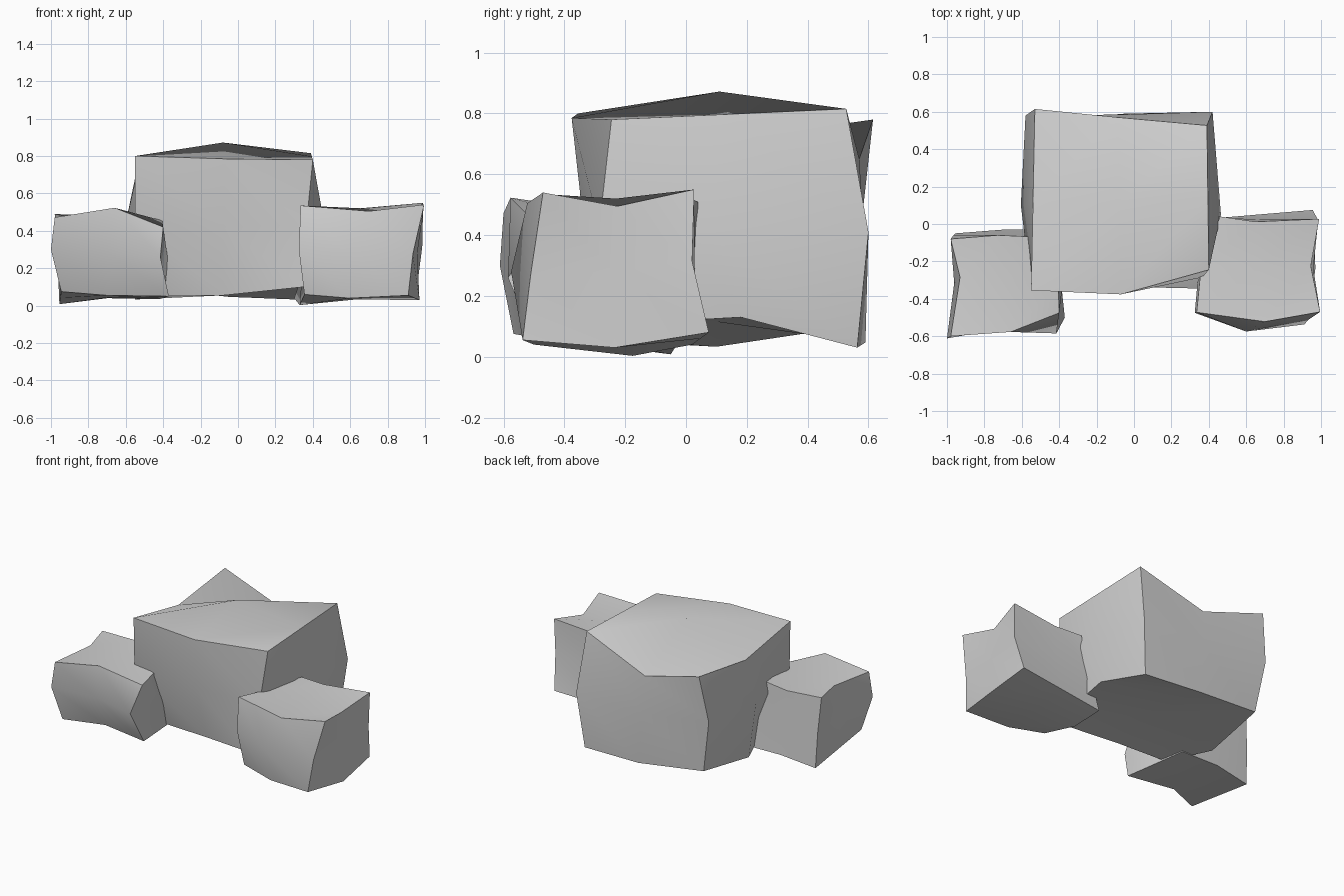
import bpy, bmesh
from mathutils import Vector

if "Cube" in bpy.data.objects:
    bpy.data.objects.remove(bpy.data.objects["Cube"])

stone = bpy.data.materials.new("stone_grey")
stone.diffuse_color = (0.64, 0.64, 0.64, 1)
stone.use_nodes = True
stone.node_tree.nodes["Principled BSDF"].inputs["Base Color"].default_value = stone.diffuse_color


def rock(name, shape):
    """Warped block. Keys give side in x (L/M/R), y (F/M/B) and z (D/M/U);
    edge and face middles that are not given are averaged from their neighbours."""
    pts = {k: Vector(p) for k, p in shape.items()}
    bm = bmesh.new()
    bmesh.ops.create_cube(bm, size=2)
    bmesh.ops.subdivide_edges(bm, edges=bm.edges[:], cuts=1, use_grid_fill=True)
    keys = {v: "LMR"[round(v.co.x) + 1] + "FMB"[round(v.co.y) + 1] + "DMU"[round(v.co.z) + 1]
            for v in bm.verts}
    # corners first, then edge middles, then face middles
    for v in sorted(bm.verts, key=lambda v: keys[v].count("M")):
        k, m = keys[v], keys[v].count("M")
        if k not in pts:
            near = [keys[e.other_vert(v)] for e in v.link_edges]
            near = [n for n in near if n.count("M") == m - 1]
            pts[k] = sum((pts[n] for n in near), Vector()) / len(near)
    # crisp block edges, smooth faces
    for e in bm.edges:
        e.smooth = any(keys[v].count("M") == 2 for v in e.verts)
    for f in bm.faces:
        f.smooth = True
    for v in bm.verts:
        v.co = pts[keys[v]]
    bmesh.ops.recalc_face_normals(bm, faces=bm.faces[:])
    me = bpy.data.meshes.new(name)
    bm.to_mesh(me)
    bm.free()
    me.materials.append(stone)
    ob = bpy.data.objects.new(name, me)
    bpy.context.collection.objects.link(ob)


# Large middle boulder
rock("large_rock", {
    "LFU": (-.55, -.355, .80), "RFU": (.40, -.245, .78),
    "LBU": (-.53, .615, .78), "RBU": (.39, .527, .815),
    "LFD": (-.43, -.21, .05), "RFD": (.35, -.345, .10),
    "LBD": (-.52, .55, .10), "RBD": (.38, .563, .03),
    "MFU": (-.07, -.376, .785), "MBU": (-.085, .57, .65), "LMU": (-.54, .12, .71),
    "MFD": (-.08, -.235, .055), "MBD": (-.05, .59, .047),
    "LMD": (-.55, .10, .033), "RMD": (.42, .18, .13),
    "LFM": (-.55, -.345, .43), "RFM": (.365, -.285, .43),
    "LBM": (-.58, .58, .465), "RBM": (.42, .60, .41),
    "MMU": (-.08, .11, .872), "MMD": (-.05, .10, .115),
    "LMM": (-.605, .10, .42), "RMM": (.465, .05, .42), "MFM": (-.08, -.335, .42),
})

# Small boulder on the right
rock("right_rock", {
    "LFU": (.335, -.472, .535), "RFU": (.995, -.47, .54),
    "LBU": (.46, .04, .51), "RBU": (.99, .027, .55),
    "LFD": (.355, -.44, .06), "RFD": (.91, -.537, .055),
    "LBD": (.30, .02, .04), "RBD": (.955, .075, .08),
    "MFU": (.70, -.522, .505), "MBU": (.65, .012, .52),
    "LMU": (.36, -.22, .49), "RMU": (.945, -.225, .495),
    "MFD": (.60, -.50, .04), "LMD": (.33, -.175, .003), "RMD": (.97, -.235, .03),
    "LFM": (.325, -.475, .30), "RFM": (.935, -.51, .275), "RBM": (.985, .02, .315),
    "MMU": (.67, -.23, .52), "MFM": (.60, -.575, .28),
})

# Small boulder on the left
rock("left_rock", {
    "LFU": (-.98, -.60, .472), "RFU": (-.40, -.475, .42),
    "LBU": (-.98, -.08, .49), "RBU": (-.50, -.07, .50),
    "LFD": (-.945, -.567, .075), "RFD": (-.37, -.50, .05),
    "LBD": (-.955, -.05, .008), "RBD": (-.42, -.03, .035),
    "MFU": (-.66, -.577, .523), "MBU": (-.73, -.06, .48),
    "LMU": (-.93, -.285, .48), "RMU": (-.405, -.33, .455),
    "MFD": (-.70, -.45, .055), "MBD": (-.70, -.03, .04),
    "LFM": (-1.0, -.612, .30), "RFM": (-.415, -.585, .26),
    "LBM": (-.965, -.06, .25), "RMM": (-.375, -.27, .25),
})
